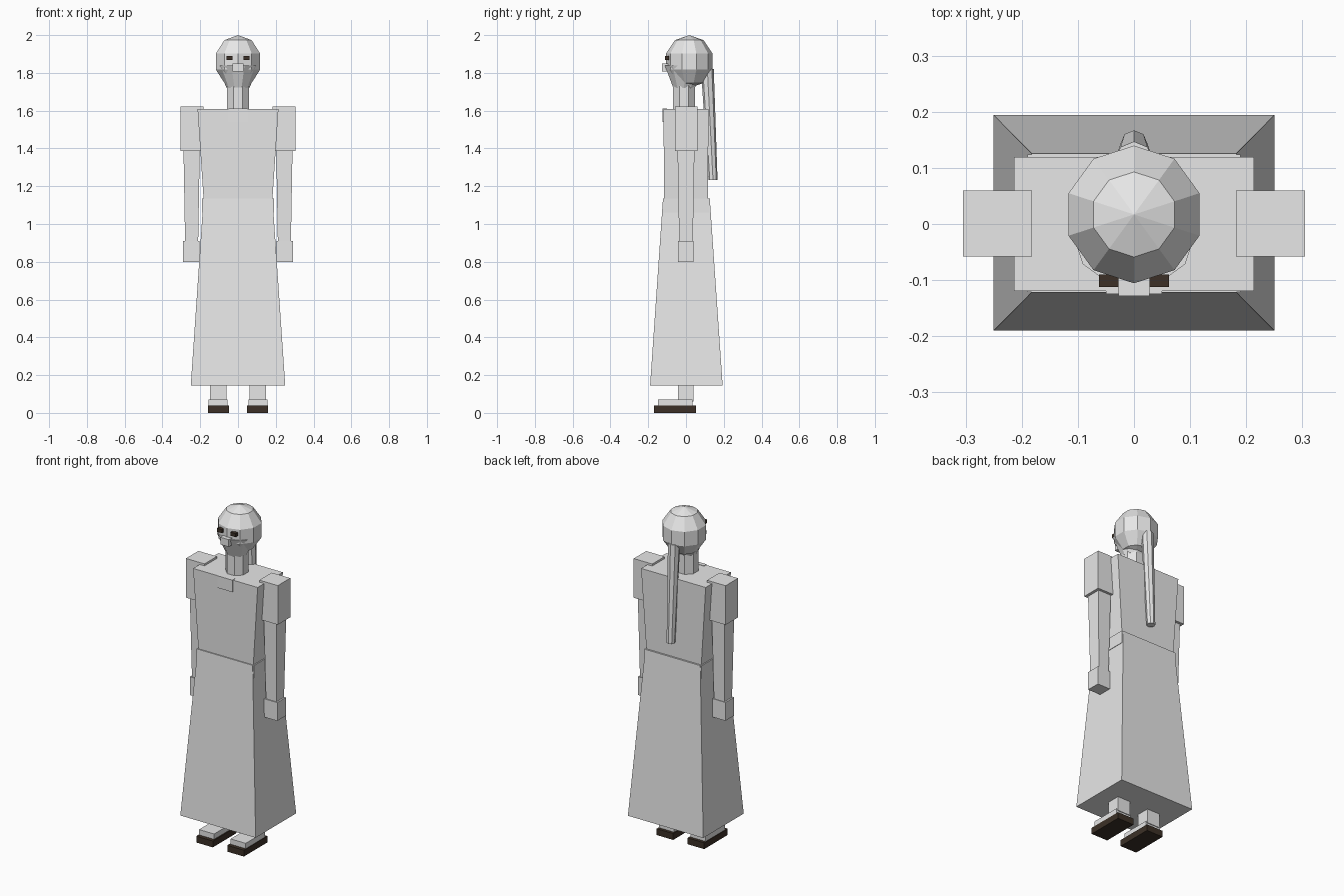
import bpy, bmesh, math
from mathutils import Matrix

default = bpy.data.objects.get("Cube")
if default:
    bpy.data.objects.remove(default)


def material(name, color):
    m = bpy.data.materials.new(name)
    m.use_nodes = True
    m.diffuse_color = color
    m.node_tree.nodes["Principled BSDF"].inputs["Base Color"].default_value = color
    return m


GREY = material("light grey", (0.8, 0.8, 0.8, 1))
BROWN = material("dark brown", (0.045, 0.03, 0.02, 1))


def finish(name, bm, mat):
    bmesh.ops.recalc_face_normals(bm, faces=bm.faces)
    mesh = bpy.data.meshes.new(name)
    bm.to_mesh(mesh)
    bm.free()
    mesh.materials.append(mat)
    ob = bpy.data.objects.new(name, mesh)
    bpy.context.collection.objects.link(ob)
    return ob


def block(name, x, y, z, mat=GREY, top=(1, 1)):
    """Box between the given ranges; top scales its upper face about the centre."""
    bm = bmesh.new()
    bmesh.ops.create_cube(bm, size=1)
    cx, cy = sum(x) / 2, sum(y) / 2
    for v in bm.verts:
        sx, sy = top if v.co.z > 0 else (1, 1)
        v.co = (cx + v.co.x * (x[1] - x[0]) * sx,
                cy + v.co.y * (y[1] - y[0]) * sy,
                z[1] if v.co.z > 0 else z[0])
    return finish(name, bm, mat)


def pair(name, x, y, z, mat=GREY, top=(1, 1)):
    block("left_" + name, x, y, z, mat, top)
    block("right_" + name, (-x[1], -x[0]), y, z, mat, top)


def prism(name, sides, low, high, turn=0):
    """Tapered prism between two rings given as (y, z, radius)."""
    bm = bmesh.new()
    rings = []
    for y, z, r in (low, high):
        angles = [turn + math.tau * i / sides for i in range(sides)]
        rings.append([bm.verts.new((r * math.cos(a), y + r * math.sin(a), z)) for a in angles])
        bm.faces.new(rings[-1])
    for i in range(sides):
        j = (i + 1) % sides
        bm.faces.new((rings[0][i], rings[0][j], rings[1][j], rings[1][i]))
    return finish(name, bm, GREY)


# Dress
block("skirt", (-0.25, 0.25), (-0.19, 0.194), (0.145, 1.135), top=(0.73, 0.645))
block("waistband", (-0.19, 0.19), (-0.121, 0.124), (1.06, 1.135))
block("bodice", (-0.18, 0.18), (-0.115, 0.115), (1.10, 1.61), top=(1.19, 1.04))
block("collar_tab", (-0.05, 0.05), (-0.125, -0.10), (1.54, 1.612))

# Arms
pair("shoulder", (0.182, 0.305), (-0.058, 0.06), (1.387, 1.622))
pair("arm", (0.211, 0.28), (-0.036, 0.036), (0.9, 1.4), top=(1.25, 1.25))
pair("hand", (0.203, 0.29), (-0.042, 0.04), (0.8, 0.91))

# Legs and shoes
pair("leg", (0.062, 0.147), (-0.042, 0.04), (0.06, 0.3))
pair("foot", (0.055, 0.155), (-0.148, 0.035), (0.03, 0.07))
pair("sole", (0.048, 0.158), (-0.17, 0.053), (0, 0.038), BROWN)

# Neck, jaw and head
prism("neck", 8, (-0.01, 1.59, 0.063), (-0.01, 1.75, 0.063), math.pi / 8)
prism("jaw", 10, (-0.01, 1.72, 0.06), (-0.005, 1.84, 0.113))
bm = bmesh.new()
bmesh.ops.create_uvsphere(bm, u_segments=10, v_segments=5, radius=1,
                          matrix=Matrix.Translation((0, 0.017, 1.86)) @ Matrix.Diagonal((0.129, 0.129, 0.14, 1)))
finish("head", bm, GREY)

# Face
pair("eye", (0.028, 0.062), (-0.112, -0.09), (1.868, 1.889), BROWN)
block("nose", (-0.028, 0.028), (-0.128, -0.08), (1.807, 1.85))

# Ponytail
prism("ponytail", 8, (0.143, 1.232, 0.024), (0.113, 1.82, 0.034), math.pi / 2)
